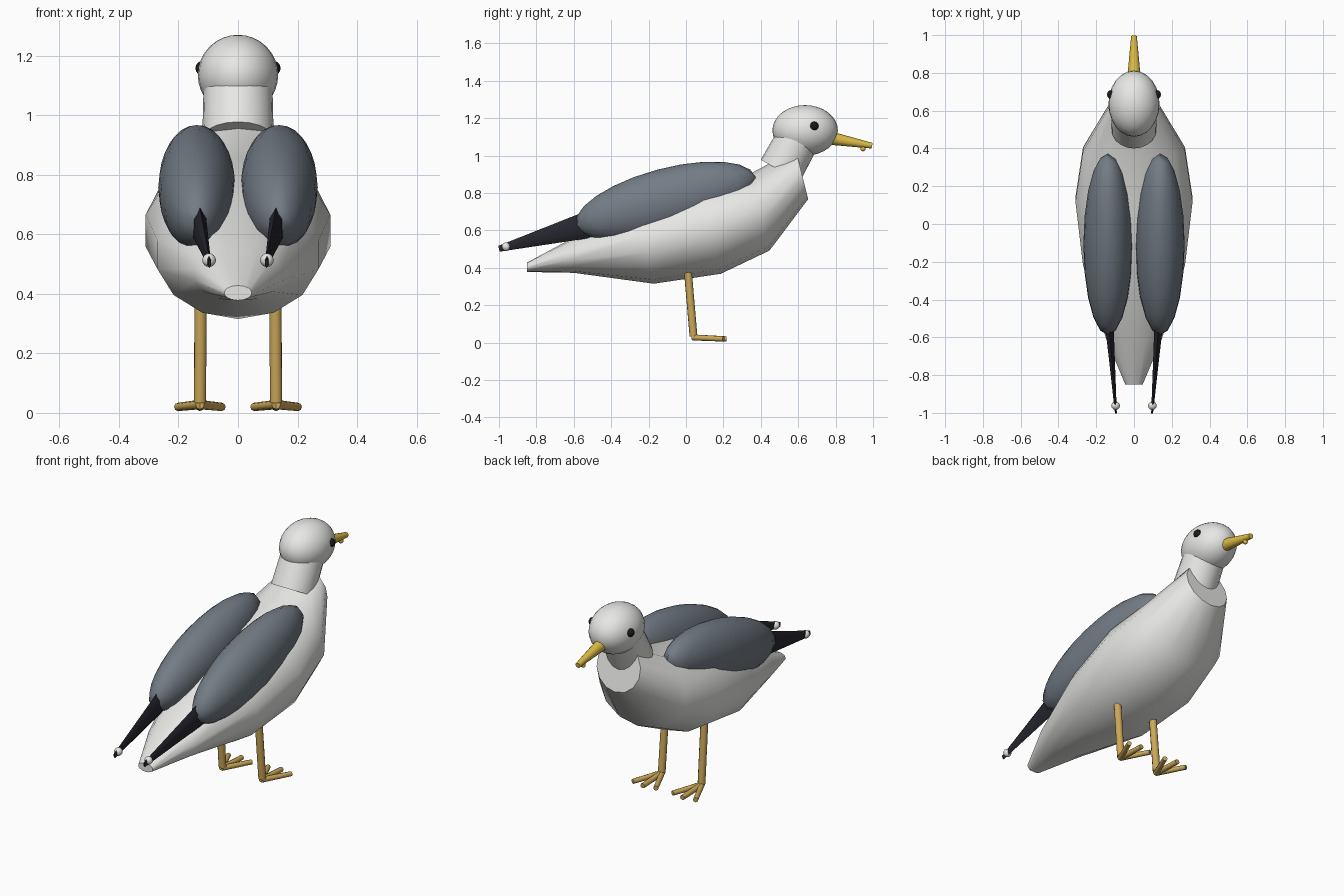
import bpy, bmesh, math
from mathutils import Vector, Matrix

cube = bpy.data.objects.get("Cube")
if cube:
    bpy.data.objects.remove(cube)


def material(name, rgb):
    m = bpy.data.materials.new(name)
    m.use_nodes = True
    m.diffuse_color = (*rgb, 1)
    m.node_tree.nodes["Principled BSDF"].inputs["Base Color"].default_value = (*rgb, 1)
    return m


white = material("white_feather", (0.8, 0.8, 0.78))
slate = material("slate_feather", (0.17, 0.2, 0.235))
black = material("black_feather", (0.02, 0.02, 0.03))
eye_black = material("eye_black", (0.01, 0.01, 0.01))
beak_yellow = material("beak_yellow", (0.72, 0.5, 0.06))
leg_tan = material("leg_tan", (0.6, 0.39, 0.1))


def finish(name, bm, mat, angle=45):
    bmesh.ops.recalc_face_normals(bm, faces=bm.faces)
    mesh = bpy.data.meshes.new(name)
    bm.to_mesh(mesh)
    bm.free()
    mesh.materials.append(mat)
    for p in mesh.polygons:
        p.use_smooth = True
    mesh.set_sharp_from_angle(angle=math.radians(angle))
    obj = bpy.data.objects.new(name, mesh)
    bpy.context.collection.objects.link(obj)
    return obj


def ellipsoid(name, centre, radii, mat, pitch=0, segs=20, rings=12):
    bm = bmesh.new()
    m = (Matrix.Translation(centre) @ Matrix.Rotation(math.radians(pitch), 4, 'X')
         @ Matrix.Diagonal((*radii, 1)))
    bmesh.ops.create_uvsphere(bm, u_segments=segs, v_segments=rings, radius=1, matrix=m)
    return finish(name, bm, mat)


def rod(name, start, end, r1, r2, mat, sides=12, flat=1.0):
    """Tapered rod between two points; flat squeezes it sideways."""
    a, b = Vector(start), Vector(end)
    d = b - a
    side = Vector((0, 0, 1)).cross(d)
    side = side.normalized() if side.length > 1e-5 else Vector((1, 0, 0))
    up = d.normalized().cross(side)
    bm = bmesh.new()
    loops = []
    for p, r in ((a, r1), (b, r2)):
        angles = [math.tau * i / sides for i in range(sides)]
        loops.append([bm.verts.new(p + r * (up * math.cos(t) + side * flat * math.sin(t)))
                      for t in angles])
    bridge(bm, loops)
    return finish(name, bm, mat)


def bridge(bm, loops):
    n = len(loops[0])
    for lo, hi in zip(loops, loops[1:]):
        for i in range(n):
            j = (i + 1) % n
            bm.faces.new((lo[i], lo[j], hi[j], hi[i]))
    bm.faces.new(loops[0])
    bm.faces.new(loops[-1])


# Body: tilted elliptical sections from tail to breast (y, z, half width, half height, tilt)
SECTIONS = [
    (-0.85, 0.403, 0.047, 0.025, 0),
    (-0.61, 0.463, 0.15, 0.09, 6),
    (-0.21, 0.53, 0.277, 0.218, 10),
    (0.13, 0.612, 0.318, 0.25, 13),
    (0.395, 0.698, 0.277, 0.212, 14),
    (0.62, 0.90, 0.14, 0.137, 14),
]
bm = bmesh.new()
loops = []
for y, z, rx, rz, tilt in SECTIONS:
    s, c = math.sin(math.radians(tilt)), math.cos(math.radians(tilt))
    loop = []
    for i in range(14):
        t = math.tau * i / 14
        h = -rz * math.cos(t)
        loop.append(bm.verts.new((rx * math.sin(t), y - h * s, z + h * c)))
    loops.append(loop)
bridge(bm, loops)
finish("body", bm, white)

# Neck, head and beak
rod("neck", (0, 0.505, 0.92), (0, 0.62, 1.13), 0.12, 0.115, white, 20)
ellipsoid("head", (0, 0.637, 1.135), (0.135, 0.175, 0.135), white, 0, 24, 16)
rod("beak", (0, 0.77, 1.094), (0, 0.995, 1.053), 0.036, 0.015, beak_yellow, 12)
ellipsoid("beak_hook", (0, 0.947, 1.037), (0.014, 0.014, 0.014), beak_yellow, 0, 10, 8)

# Paired parts
for label, s in (("left", 1), ("right", -1)):
    ellipsoid(label + "_eye", (s * 0.12, 0.685, 1.158), (0.023, 0.024, 0.024), eye_black, 0, 12, 8)
    ellipsoid(label + "_wing", (s * 0.138, -0.108, 0.757), (0.13, 0.497, 0.174), slate, 15)
    rod(label + "_wing_tip", (s * 0.133, -0.5, 0.637), (s * 0.096, -1.0, 0.502),
        0.075, 0.016, black, 6, 0.36)
    ellipsoid(label + "_tip_spot", (s * 0.097, -0.962, 0.513), (0.023, 0.023, 0.023), white, 0, 12, 8)
    rod(label + "_leg", (s * 0.125, 0.005, 0.44), (s * 0.128, 0.04, 0.035), 0.021, 0.021, leg_tan, 10)
    for toe, splay in (("outer", 1), ("middle", 0), ("inner", -1)):
        a = math.radians(25 * splay)
        tip = (s * (0.128 + 0.175 * math.sin(a)), 0.04 + 0.177 * math.cos(a), 0.02)
        rod(f"{label}_{toe}_toe", (s * 0.128, 0.035, 0.028), tip, 0.016, 0.014, leg_tan, 8)
